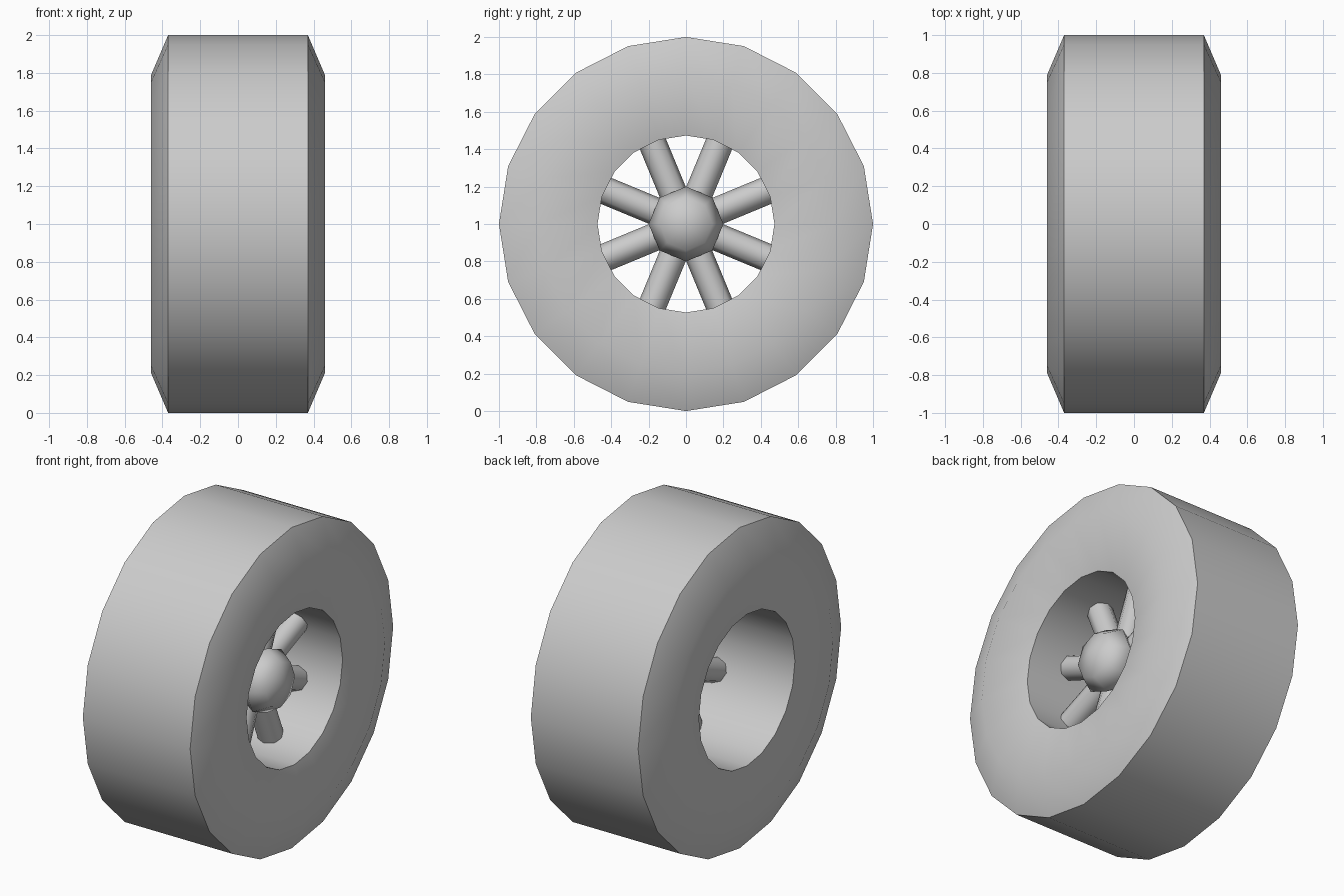
import bpy
import bmesh
import math
from mathutils import Matrix, Vector

cube = bpy.data.objects.get("Cube")
if cube:
    bpy.data.objects.remove(cube, do_unlink=True)

grey = bpy.data.materials.new("plain_grey")
grey.use_nodes = True
GREY = (0.6, 0.6, 0.6, 1)
grey.diffuse_color = GREY
grey.node_tree.nodes["Principled BSDF"].inputs["Base Color"].default_value = GREY

AXLE = Vector((0, 0, 1))


def finish(bm, name, angle):
    """Turn a bmesh into a smooth shaded grey object."""
    bmesh.ops.recalc_face_normals(bm, faces=bm.faces)
    mesh = bpy.data.meshes.new(name)
    bm.to_mesh(mesh)
    bm.free()
    mesh.materials.append(grey)
    obj = bpy.data.objects.new(name, mesh)
    bpy.context.collection.objects.link(obj)
    bpy.ops.object.select_all(action="DESELECT")
    obj.select_set(True)
    bpy.context.view_layer.objects.active = obj
    bpy.ops.object.shade_smooth_by_angle(angle=math.radians(angle))
    return obj


def lathe(name, profile, sides, angle, closed=False):
    """Spin (x, radius) points around the axle."""
    bm = bmesh.new()
    rings = []
    for i in range(sides):
        a = 2 * math.pi * i / sides
        spoke_dir = Vector((0, math.sin(a), math.cos(a)))
        rings.append([bm.verts.new(AXLE + Vector((x, 0, 0)) + spoke_dir * r)
                      for x, r in profile])
    count = len(profile)
    for i in range(sides):
        a, b = rings[i], rings[(i + 1) % sides]
        for j in range(count if closed else count - 1):
            k = (j + 1) % count
            bm.faces.new((a[j], a[k], b[k], b[j]))
    bmesh.ops.remove_doubles(bm, verts=bm.verts, dist=0.0001)
    return finish(bm, name, angle)


# Tyre: flat tread, bulging sidewalls and a straight bore
tyre_profile = [(-0.37, 1), (0.37, 1), (0.46, 0.79), (0.39, 0.473),
                (-0.42, 0.473), (-0.46, 0.79)]
lathe("tyre", tyre_profile, 20, 45, closed=True)

# Hub: eight-sided flattened ball set towards the +x side
hub_profile = [(0.2 - 0.133 * math.cos(t), 0.2 * math.sin(t))
               for t in (math.pi * i / 4 for i in range(5))]
lathe("hub", hub_profile, 8, 60)

# Spokes: eight round bars from the hub into the bore
bm = bmesh.new()
for i in range(8):
    turn = Matrix.Rotation(math.pi * (i + 0.5) / 4, 4, "X")
    place = Matrix.Translation((0.1, 0, 1)) @ turn @ Matrix.Translation((0, 0, 0.28))
    bmesh.ops.create_cone(bm, cap_ends=True, segments=8, radius1=0.075,
                          radius2=0.075, depth=0.4, matrix=place)
finish(bm, "spokes", 50)
